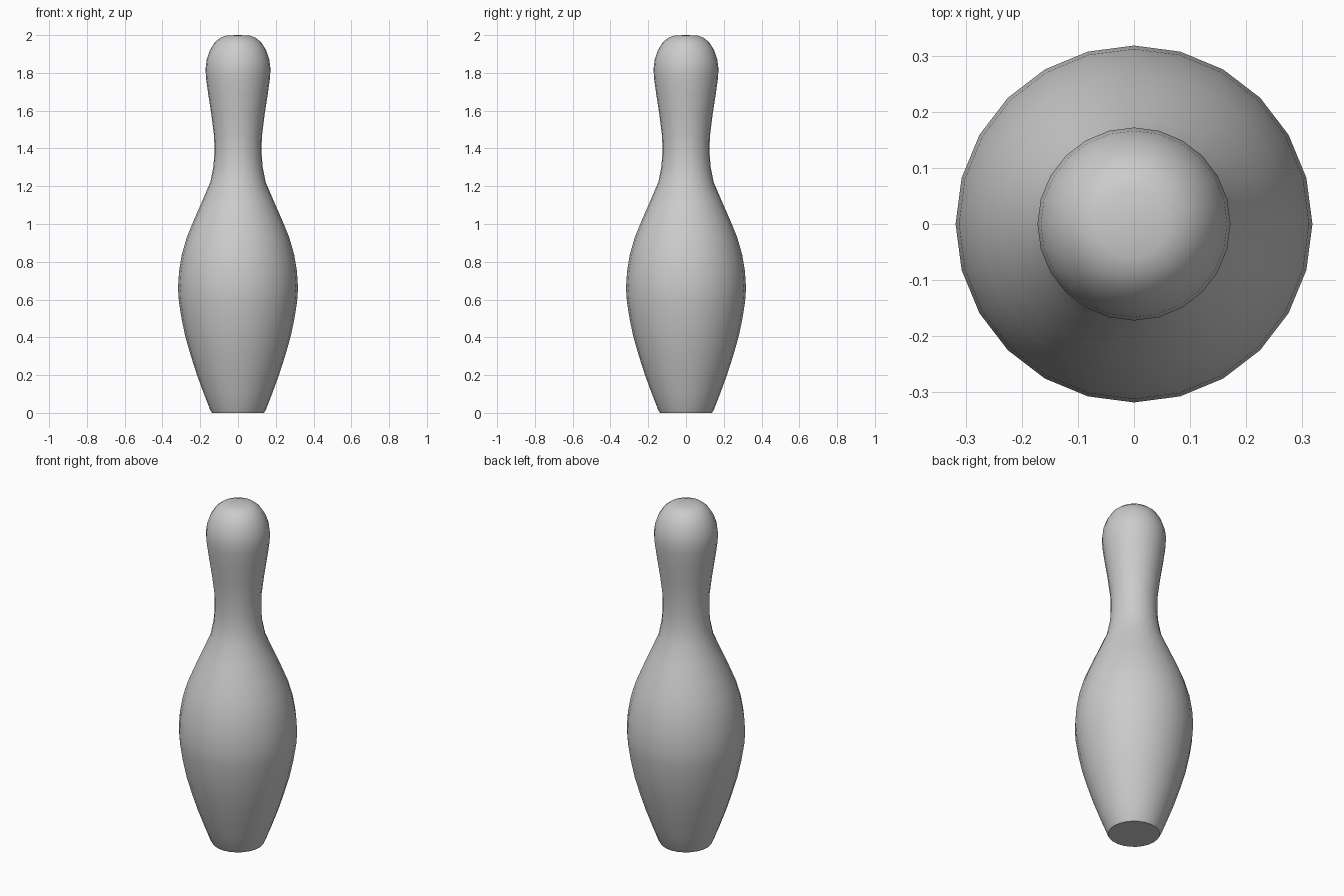
import bpy, bmesh
from math import pi, radians

if "Cube" in bpy.data.objects:
    bpy.data.objects.remove(bpy.data.objects["Cube"])

# Lathe profile (radius, height), from the base centre to the top centre
profile = [(0, 0), (0.138, 0), (0.147, 0.015), (0.18, 0.1), (0.217, 0.2),
           (0.249, 0.3), (0.278, 0.4), (0.299, 0.5), (0.313, 0.59), (0.318, 0.66),
           (0.312, 0.75), (0.297, 0.84), (0.271, 0.93), (0.234, 1.02), (0.19, 1.12),
           (0.147, 1.22), (0.131, 1.3), (0.125, 1.37), (0.126, 1.46),
           (0.141, 1.58), (0.158, 1.69), (0.169, 1.77), (0.172, 1.82),
           (0.166, 1.87), (0.149, 1.92), (0.122, 1.963), (0.092, 1.987),
           (0.06, 1.998), (0, 2.0)]

# Spin the profile into a 24-sided body
bm = bmesh.new()
verts = [bm.verts.new((r, 0, z)) for r, z in profile]
edges = [bm.edges.new(pair) for pair in zip(verts, verts[1:])]
bmesh.ops.spin(bm, geom=verts + edges, cent=(0, 0, 0), axis=(0, 0, 1),
               angle=2 * pi, steps=24, use_merge=True)
bmesh.ops.remove_doubles(bm, verts=bm.verts, dist=1e-4)
bmesh.ops.recalc_face_normals(bm, faces=bm.faces)
mesh = bpy.data.meshes.new("pin_body")
bm.to_mesh(mesh)
bm.free()

pin = bpy.data.objects.new("pin_body", mesh)
bpy.context.collection.objects.link(pin)

# Smooth sides with a sharp base rim
bpy.context.view_layer.objects.active = pin
pin.select_set(True)
bpy.ops.object.shade_smooth_by_angle(angle=radians(35))
